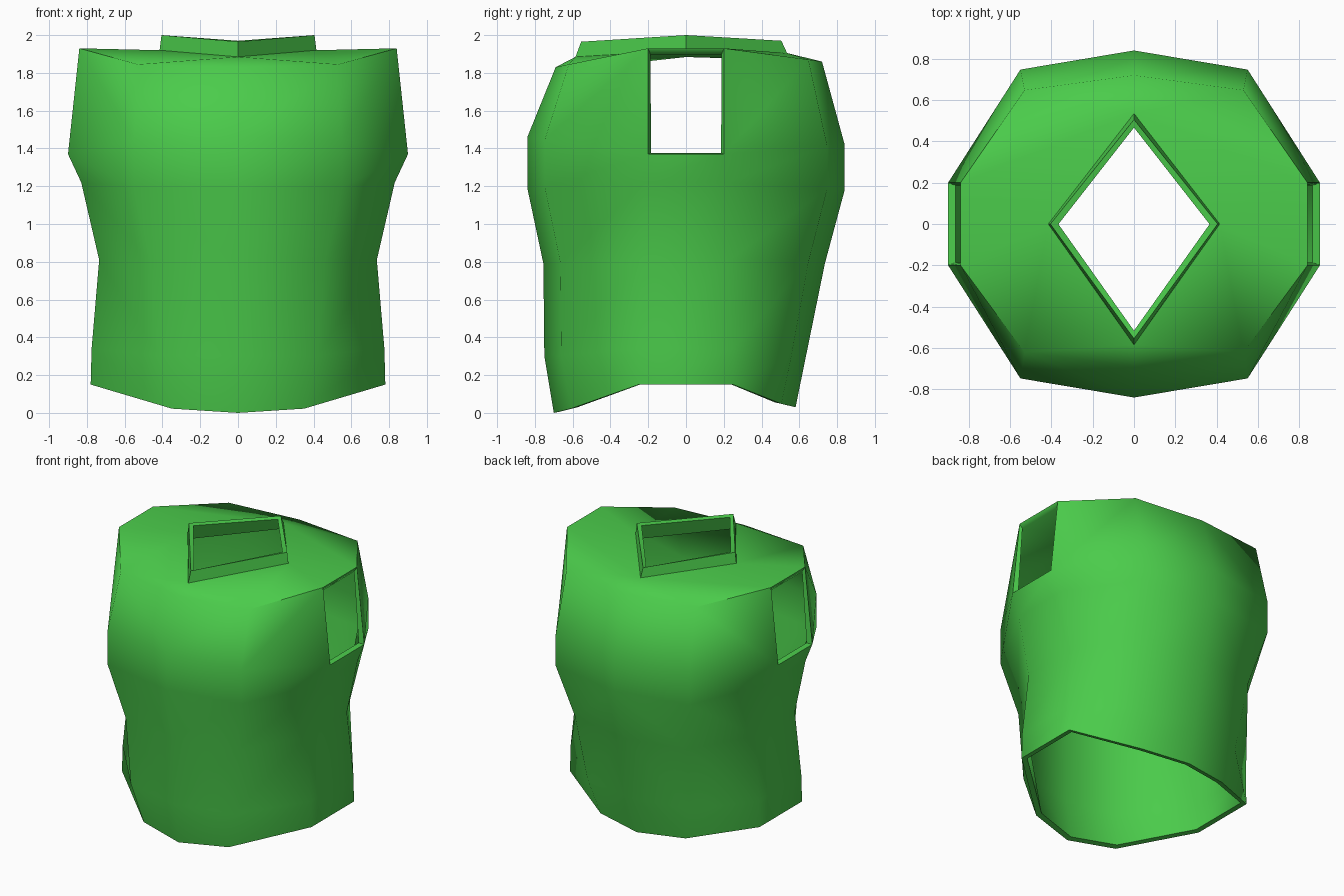
import bpy, bmesh, math

if "Cube" in bpy.data.objects:
    bpy.data.objects.remove(bpy.data.objects["Cube"])

# Torso rings, bottom to top: front y, back y, front z, side z, back z,
# side x, side half depth, corner x, corner depth factor
RINGS = [
    (-.70, .58, .00, .15, .03, .78, .25, .35, .87),
    (-.75, .635, .30, .34, .30, .775, .25, .42, .88),
    (-.755, .735, .79, .81, .79, .735, .23, .46, .88),
    (-.84, .84, 1.19, 1.22, 1.18, .83, .22, .55, .89),
    (-.84, .84, 1.46, 1.37, 1.42, .90, .20, .55, .89),
    (-.69, .72, 1.83, 1.93, 1.86, .84, .20, .53, .90),
]
# Neck rings: front y, front z, side x, side z, back y, back z
NECK = [(-.585, 1.885, .415, 1.92, .535, 1.905),
        (-.555, 1.965, .405, 2.0, .505, 1.97)]


def half_ring(bm, yf, yb, zf, zs, zb, xs, ys, xc, k):
    """Right half of one torso ring, front centre to back centre."""
    pts = [(0, yf, zf), (xc, yf * k, zf + .15 * (zs - zf)), (xs, -ys, zs),
           (xs, ys, zs), (xc, yb * k, zb + .15 * (zs - zb)), (0, yb, zb)]
    return [bm.verts.new(p) for p in pts]


bm = bmesh.new()

# Body wall, leaving the armhole open between the two upper side rings
rings = [half_ring(bm, *r) for r in RINGS]
for level, (a, b) in enumerate(zip(rings, rings[1:])):
    for i in range(5):
        if not (level == 4 and i == 2):
            bm.faces.new((a[i], a[i + 1], b[i + 1], b[i]))

# Diamond collar
necks = [[bm.verts.new(p) for p in ((0, yf, zf), (xs, 0, zs), (0, yb, zb))]
         for yf, zf, xs, zs, yb, zb in NECK]
for i in range(2):
    bm.faces.new((necks[0][i], necks[0][i + 1], necks[1][i + 1], necks[1][i]))

# Shoulders
f, fr, s1, s2, br, b = rings[-1]
nf, ns, nb = necks[0]
for face in ((f, fr, nf), (fr, s1, ns, nf), (s1, s2, ns), (s2, br, nb, ns), (br, b, nb)):
    bm.faces.new(face)

mesh = bpy.data.meshes.new("vest")
bm.to_mesh(mesh)
bm.free()
vest = bpy.data.objects.new("vest", mesh)
bpy.context.collection.objects.link(vest)

# Mirror to the left side and give the cloth thickness
mirror = vest.modifiers.new("mirror", 'MIRROR')
mirror.use_axis[0] = True
mirror.use_clip = True
solid = vest.modifiers.new("thickness", 'SOLIDIFY')
solid.thickness = .04
solid.offset = -1

bpy.context.view_layer.objects.active = vest
vest.select_set(True)
for name in ("mirror", "thickness"):
    bpy.ops.object.modifier_apply(modifier=name)
bpy.ops.object.shade_smooth_by_angle(angle=math.radians(65))

green = bpy.data.materials.new("green_cloth")
green.diffuse_color = (.07, .6, .07, 1)
green.use_nodes = True
green.node_tree.nodes["Principled BSDF"].inputs["Base Color"].default_value = green.diffuse_color
vest.data.materials.append(green)
